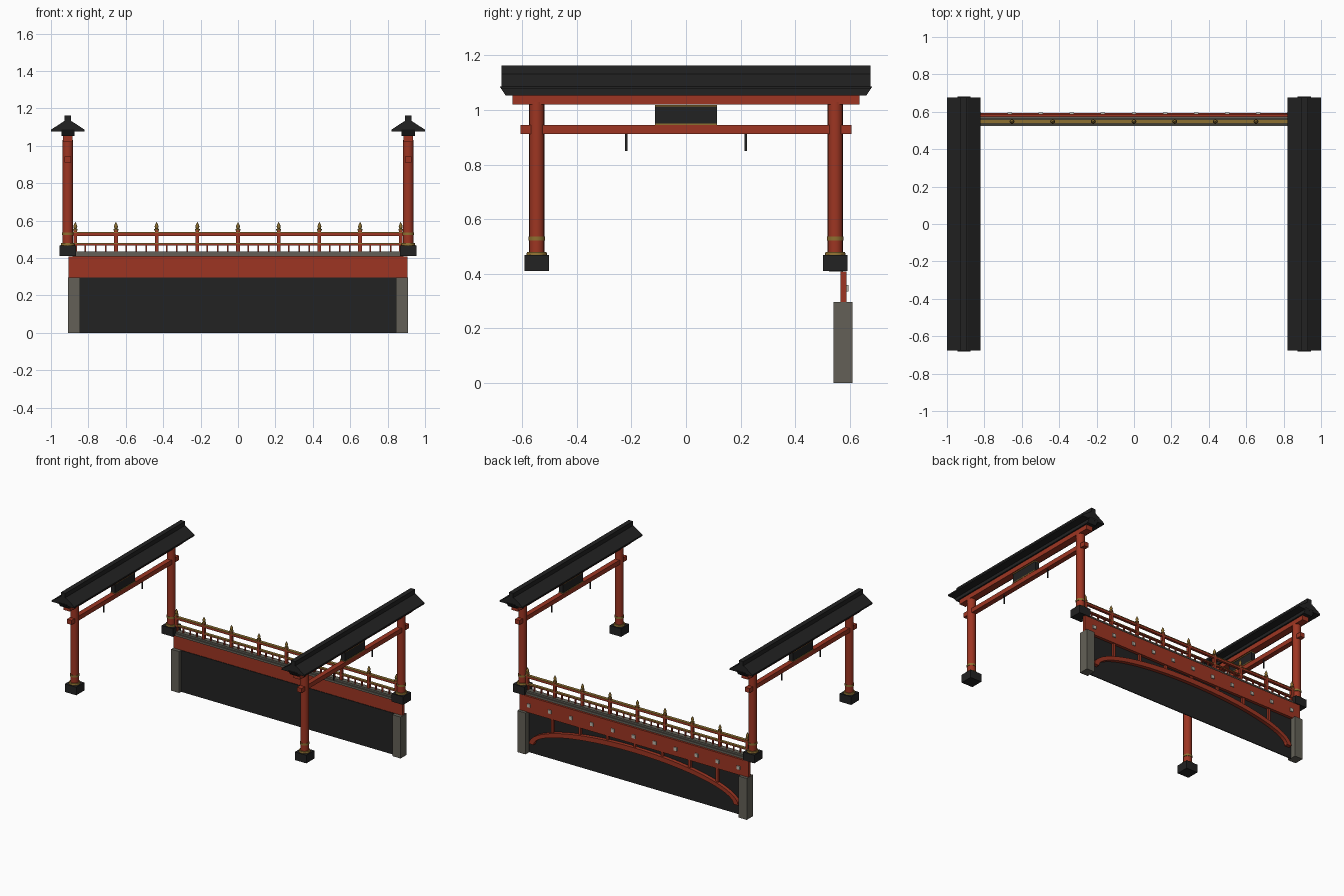
import bpy, bmesh, math
from mathutils import Matrix

cube = bpy.data.objects.get("Cube")
if cube:
    bpy.data.objects.remove(cube, do_unlink=True)


def material(name, rgb):
    m = bpy.data.materials.new(name)
    m.use_nodes = True
    m.diffuse_color = (*rgb, 1)
    bsdf = next(n for n in m.node_tree.nodes if n.type == 'BSDF_PRINCIPLED')
    bsdf.inputs["Base Color"].default_value = (*rgb, 1)
    bsdf.inputs["Roughness"].default_value = 0.8
    return m


RED = material("vermilion paint", (0.34, 0.036, 0.016))
DARK = material("charcoal", (0.016, 0.016, 0.016))
STONE = material("grey stone", (0.125, 0.118, 0.095))
GOLD = material("aged gold", (0.27, 0.16, 0.03))
PALE = material("pale stud", (0.52, 0.49, 0.42))


def finish(name, bm, mat, smooth=False):
    bmesh.ops.recalc_face_normals(bm, faces=bm.faces)
    mesh = bpy.data.meshes.new(name)
    bm.to_mesh(mesh)
    bm.free()
    mesh.materials.append(mat)
    obj = bpy.data.objects.new(name, mesh)
    bpy.context.collection.objects.link(obj)
    if smooth:
        bpy.ops.object.select_all(action='DESELECT')
        obj.select_set(True)
        bpy.context.view_layer.objects.active = obj
        bpy.ops.object.shade_smooth_by_angle(angle=math.radians(40))
    return obj


def boxes(name, mat, spans):
    """One object from boxes, each given as x, y and z ranges."""
    bm = bmesh.new()
    for span in spans:
        mid = [(a + b) / 2 for a, b in span]
        size = [b - a for a, b in span]
        mat4 = Matrix.Translation(mid) @ Matrix.Diagonal((*size, 1))
        bmesh.ops.create_cube(bm, size=1, matrix=mat4)
    return finish(name, bm, mat)


def around(c, half):
    return (c - half, c + half)


def lathe(name, mat, x, y, profile, sides=16):
    """Round part from stacked (radius, height) rings."""
    bm = bmesh.new()
    rings = [[bm.verts.new((x + r * math.cos(math.tau * i / sides),
                            y + r * math.sin(math.tau * i / sides), z))
              for i in range(sides)] for r, z in profile]
    for a, b in zip(rings, rings[1:]):
        for i in range(sides):
            j = (i + 1) % sides
            bm.faces.new((a[i], a[j], b[j], b[i]))
    bm.faces.new(rings[0])
    bm.faces.new(rings[-1])
    return finish(name, bm, mat, True)


def loft(name, mat, sections):
    """Skin between equal-length sections and cap both ends."""
    bm = bmesh.new()
    rings = [[bm.verts.new(p) for p in s] for s in sections]
    n = len(rings[0])
    for a, b in zip(rings, rings[1:]):
        for i in range(n):
            j = (i + 1) % n
            bm.faces.new((a[i], a[j], b[j], b[i]))
    bm.faces.new(rings[0])
    bm.faces.new(rings[-1])
    return finish(name, bm, mat)


GATE_X, PILLAR_Y = 0.91, 0.547


def gate(side, cx):
    # Pillars on block footings with gold collars
    for end, y in (("front", -PILLAR_Y), ("back", PILLAR_Y)):
        tag = f"{side}_{end}"
        boxes(f"{tag}_footing", DARK,
              [(around(cx, 0.045), around(y, 0.045), (0.41, 0.468))])
        lathe(f"{tag}_pillar", RED, cx, y, [(0.028, 0.46), (0.028, 1.03)])
        lathe(f"{tag}_foot_collar", GOLD, cx, y, [(0.038, 0.468), (0.036, 0.48)])
        lathe(f"{tag}_upper_collar", GOLD, cx, y, [(0.031, 0.522), (0.031, 0.536)])
    # Cross beams
    boxes(f"{side}_top_beam", RED, [(around(cx, 0.025), around(0, 0.636), (1.02, 1.055))])
    boxes(f"{side}_tie_beam", RED, [(around(cx, 0.018), around(0, 0.607), (0.912, 0.944))])
    # Tapered block below the roof
    loft(f"{side}_roof_block", DARK,
         [[(cx + sx * 0.035, sy * ly, z) for sx, sy in ((-1, -1), (1, -1), (1, 1), (-1, 1))]
          for ly, z in ((0.661, 1.053), (0.683, 1.086))])
    # Pitched roof and ridge
    half = [(0.09, 1.076), (0.09, 1.086), (0.02, 1.132)]
    profile = half + [(-x, z) for x, z in reversed(half)]
    loft(f"{side}_roof", DARK,
         [[(cx + x, y, z) for x, z in profile] for y in (-0.677, 0.677)])
    boxes(f"{side}_roof_ridge", DARK, [(around(cx, 0.017), around(0, 0.677), (1.12, 1.163))])
    # Hanging plaque with gold edges, and two hooks
    boxes(f"{side}_plaque", DARK, [(around(cx, 0.016), around(0, 0.113), (0.95, 1.014))])
    boxes(f"{side}_plaque_trim", GOLD,
          [(around(cx, 0.019), around(0, 0.113), around(z, 0.003)) for z in (0.948, 1.016)])
    boxes(f"{side}_hooks", DARK,
          [(around(cx, 0.004), around(y, 0.004), (0.85, 0.915)) for y in (-0.219, 0.219)])


gate("left", GATE_X)
gate("right", -GATE_X)

# Side wall between stone piers
boxes("wall_panel", DARK, [(around(0, 0.85), (0.562, 0.568), (0, 0.296))])
boxes("end_piers", STONE,
      [(around(s * 0.876, 0.032), (0.54, 0.61), (0, 0.296)) for s in (-1, 1)])

# Main beam with studs on its back
boxes("main_beam", RED, [(around(0, 0.905), (0.566, 0.589), (0.293, 0.408))])
boxes("beam_studs", PALE,
      [(around((i - 5) * 0.166, 0.012), (0.585, 0.596), around(0.346, 0.012))
       for i in range(11)])

# Arched rib and the short struts above it
def arch_point(t, grow):
    return ((0.81 + grow) * math.cos(t), 0.075 + (0.175 + grow) * math.sin(t))


sections = []
for i in range(33):
    t = math.pi * i / 32
    (xi, zi), (xo, zo) = arch_point(t, -0.018), arch_point(t, 0.018)
    sections.append([(xi, 0.566, zi), (xo, 0.566, zo), (xo, 0.594, zo), (xi, 0.594, zi)])
loft("arched_rib", RED, sections)
BAY = 0.2175
boxes("arch_struts", RED,
      [(around(i * BAY, 0.009), (0.566, 0.583),
        (arch_point(math.acos(i * BAY / 0.81), 0)[1], 0.3)) for i in range(-3, 4)])

# Deck edge with a curb
boxes("deck_edge", STONE, [(around(0, 0.885), (0.525, 0.575), (0.408, 0.424)),
                           (around(0, 0.87), (0.533, 0.568), (0.424, 0.436))])

# Railing
RAIL_Y = 0.548
boxes("top_rail", RED, [(around(0, 0.885), around(RAIL_Y, 0.009), (0.519, 0.533))])
boxes("top_rail_trim", GOLD, [(around(0, 0.885), around(RAIL_Y, 0.011), (0.533, 0.538))])
boxes("middle_rail", RED, [(around(0, 0.885), around(RAIL_Y, 0.008), (0.468, 0.475))])
boxes("middle_rail_trim", GOLD, [(around(0, 0.885), around(RAIL_Y, 0.01), (0.475, 0.48))])
boxes("balusters", RED,
      [(around((i - 16) * BAY / 4, 0.004), around(RAIL_Y, 0.005), (0.432, 0.47))
       for i in range(33)])
boxes("railing_posts", RED,
      [(around(i * BAY, 0.01), around(RAIL_Y, 0.01), (0.43, 0.548)) for i in range(-4, 5)])
for i in range(-4, 5):
    lathe(f"post_finial_{i + 5}", GOLD, i * BAY, RAIL_Y,
          [(0.013, 0.546), (0.013, 0.554), (0.007, 0.558), (0.011, 0.568),
           (0.007, 0.58), (0.001, 0.592)], 10)
